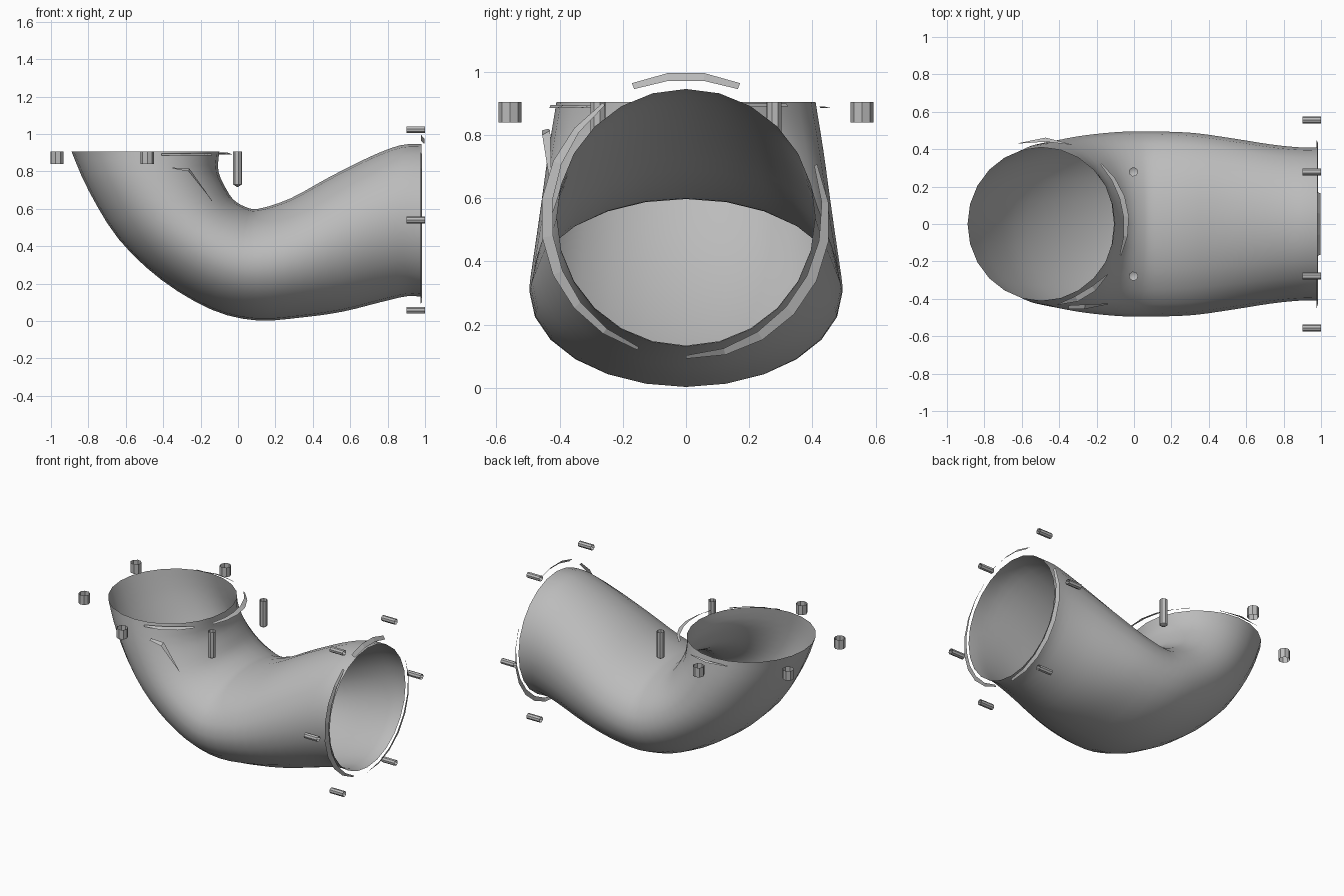
import bpy, bmesh
from math import sin, cos, pi, radians
from mathutils import Vector

cube = bpy.data.objects.get("Cube")
if cube:
    bpy.data.objects.remove(cube)

grey = bpy.data.materials.new("pipe grey")
grey.use_nodes = True
COLOUR = (0.5, 0.5, 0.5, 1)
grey.diffuse_color = COLOUR
grey.node_tree.nodes["Principled BSDF"].inputs["Base Color"].default_value = COLOUR


def loft(name, rows, closed=True, smooth=None):
    """Skin a list of equally long point rows."""
    bm = bmesh.new()
    rings = [[bm.verts.new(p) for p in row] for row in rows]
    n = len(rows[0])
    for a, b in zip(rings, rings[1:]):
        for i in range(n if closed else n - 1):
            j = (i + 1) % n
            bm.faces.new((a[i], a[j], b[j], b[i]))
    bmesh.ops.remove_doubles(bm, verts=bm.verts, dist=0.0001)
    bmesh.ops.recalc_face_normals(bm, faces=bm.faces)
    mesh = bpy.data.meshes.new(name)
    bm.to_mesh(mesh)
    bm.free()
    mesh.materials.append(grey)
    obj = bpy.data.objects.new(name, mesh)
    bpy.context.collection.objects.link(obj)
    if smooth:
        bpy.ops.object.select_all(action='DESELECT')
        obj.select_set(True)
        bpy.context.view_layer.objects.active = obj
        bpy.ops.object.shade_smooth_by_angle(angle=radians(smooth))
    return obj


def spline(keys, steps):
    """Catmull-Rom interpolation through tuples."""
    keys = [Vector(k) for k in keys]
    out = []
    for i in range(len(keys) - 1):
        p0, p1 = keys[max(i - 1, 0)], keys[i]
        p2, p3 = keys[i + 1], keys[min(i + 2, len(keys) - 1)]
        for s in range(steps):
            t = s / steps
            out.append(p1 + (p2 - p0) * (t / 2)
                       + (p0 * 2 - p1 * 5 + p2 * 4 - p3) * (t * t / 2)
                       + (p1 * 3 - p0 - p2 * 3 + p3) * (t ** 3 / 2))
    return out + [keys[-1]]


# Bent pipe: inner-bend point (x, z), outer-bend point (x, z)
bend = [
    (-0.10, 0.905, -0.89, 0.905),
    (-0.105, 0.80, -0.80, 0.70),
    (-0.06, 0.70, -0.64, 0.44),
    (-0.02, 0.645, -0.41, 0.22),
    (0.04, 0.61, -0.14, 0.06),
    (0.11, 0.60, 0.10, 0.003),
    (0.28, 0.655, 0.35, 0.02),
    (0.49, 0.77, 0.56, 0.05),
    (0.71, 0.88, 0.76, 0.10),
    (0.87, 0.94, 0.90, 0.132),
    (0.98, 0.945, 0.98, 0.13),
]
half_widths = (0.41, 0.435, 0.46, 0.48, 0.494, 0.495, 0.487, 0.458, 0.425, 0.41, 0.41)
SIDES = 24
sections = []
for (ix, iz, ox, oz), (w, _) in zip(spline(bend, 3), spline([(w, 0) for w in half_widths], 3)):
    ring = []
    for k in range(SIDES):
        a = 2 * pi * k / SIDES
        f = (1 + cos(a)) / 2
        ring.append((ox + (ix - ox) * f, w * sin(a), oz + (iz - oz) * f))
    sections.append(ring)
loft("bent_pipe", sections, smooth=60)


# Flange frames: (angle, radius, offset along the axis) to a point
def end_frame(a, r, d):
    return (d, r * cos(a), 0.54 + r * sin(a))


def top_frame(a, r, d):
    return (-0.485 + r * cos(a), r * sin(a), d)


def tube(name, frame, angle, radius, stations):
    """Small open tube on the bolt circle; stations are (offset, radius)."""
    centre = Vector(frame(angle, radius, 0))
    axis = Vector(frame(angle, radius, 1)) - centre
    u = (Vector(frame(angle, radius + 1, 0)) - centre)
    v = axis.cross(u)
    rows = [[centre + axis * d + (u * cos(k * pi / 4) + v * sin(k * pi / 4)) * r
             for k in range(8)] for d, r in stations]
    loft(name, rows, smooth=30)


# Bolt holes on both bolt circles
for i in range(6):
    tube(f"end_bolt_hole_{i + 1}", end_frame, i * pi / 3, 0.557,
         [(0.90, 0.019), (1.0, 0.019)])
    a = pi / 6 + i * pi / 3
    if cos(a) > 0.5:
        tube(f"top_blind_hole_{i + 1}", top_frame, a, 0.557,
             [(0.715, 0.0), (0.73, 0.025), (0.905, 0.025)])
    else:
        tube(f"top_bolt_hole_{i + 1}", top_frame, a, 0.557,
             [(0.84, 0.036), (0.905, 0.036)])


def sliver(name, frame, start, end, inner, outer, d_in, d_out, tip=0.3):
    """Thin arc strip that narrows to its ends."""
    n = max(2, round(abs(end - start) / 15))
    rows = [[], []]
    for k in range(n + 1):
        t = k / n
        a = radians(start + (end - start) * t)
        half = (outer - inner) / 2 * (tip + (1 - tip) * sin(pi * t))
        mid = (inner + outer) / 2
        rows[0].append(frame(a, mid - half, d_in))
        rows[1].append(frame(a, mid + half, d_out))
    loft(name, rows, closed=False)


# Gasket strips around the end opening
sliver("end_strip_top", end_frame, 68, 112, 0.435, 0.46, 0.998, 0.978, 0.8)
sliver("end_strip_left", end_frame, -90, 22, 0.425, 0.46, 0.985, 0.975)
sliver("end_strip_right", end_frame, -110, -234, 0.425, 0.46, 0.985, 0.975)

# Gasket strips around the top opening
sliver("top_strip_inner", top_frame, -22, 46, 0.43, 0.46, 0.90, 0.89)
sliver("top_strip_back", top_frame, 70, 107, 0.44, 0.462, 0.89, 0.885, 0.1)
sliver("top_strip_front", top_frame, -38, -80, 0.42, 0.455, 0.895, 0.885, 0.1)

# Bent strip beside the front of the neck
loft("neck_strip", [
    [(-0.35, -0.435, 0.82), (-0.26, -0.43, 0.815), (-0.14, -0.425, 0.64)],
    [(-0.35, -0.455, 0.815), (-0.265, -0.455, 0.80), (-0.14, -0.43, 0.645)],
], closed=False)
